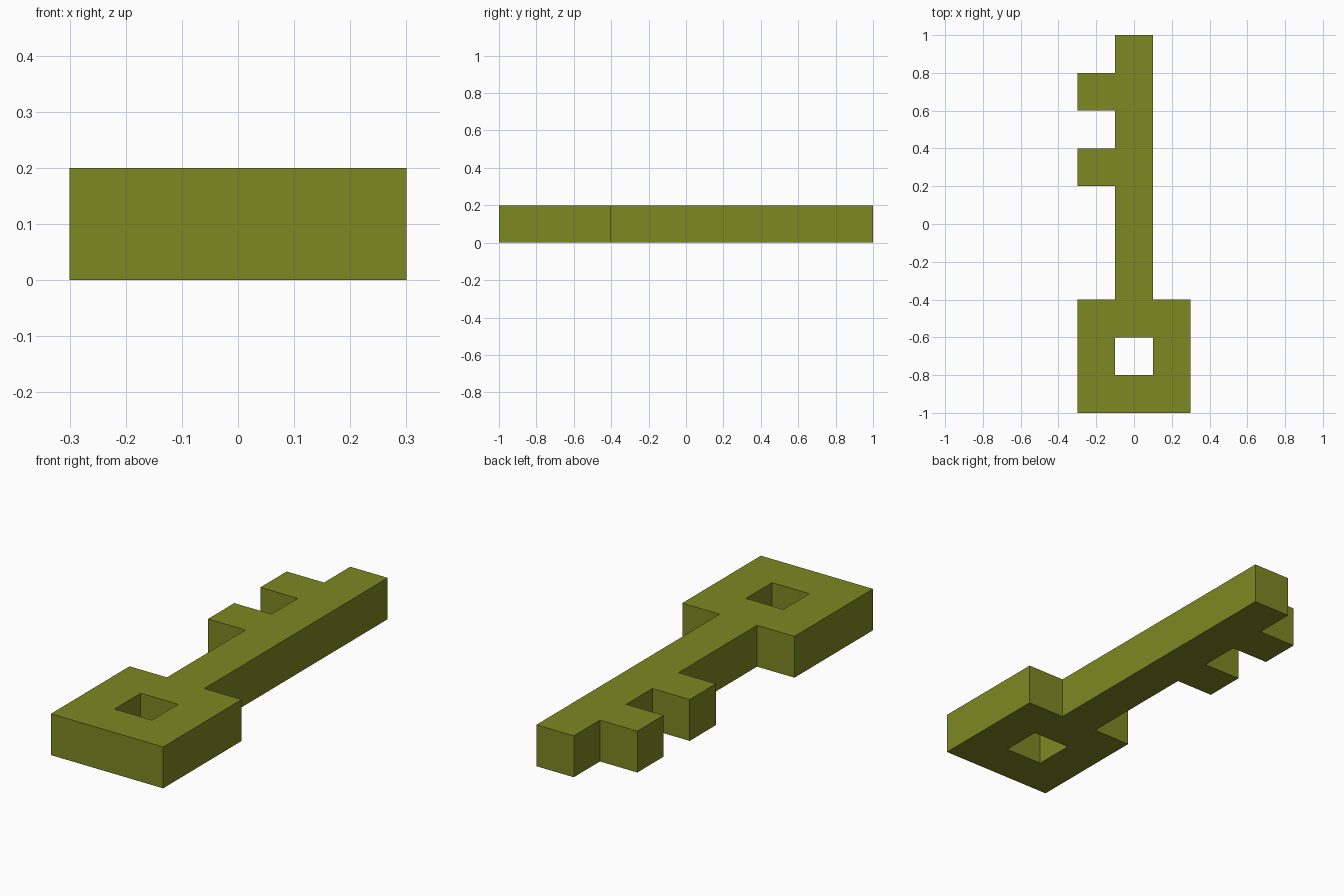
import bpy
import bmesh

if "Cube" in bpy.data.objects:
    bpy.data.objects.remove(bpy.data.objects["Cube"])

UNIT = 0.2  # every part sits on a 0.2 square grid

# Key plan from tip (back) to bow (front), one character per square
PLAN = [
    ".#.",
    "##.",  # outer tooth
    ".#.",
    "##.",  # inner tooth
    ".#.",
    ".#.",
    ".#.",
    "###",  # bow ring
    "#.#",
    "###",
]

olive = bpy.data.materials.new("olive")
olive.diffuse_color = (0.205, 0.246, 0.016, 1)
olive.use_nodes = True
olive.node_tree.nodes["Principled BSDF"].inputs["Base Color"].default_value = olive.diffuse_color

# Flat key outline made of welded squares
bm = bmesh.new()
for row, line in enumerate(PLAN):
    for col, mark in enumerate(line):
        if mark == "#":
            x0, y0 = -0.3 + col * UNIT, 1.0 - (row + 1) * UNIT
            x1, y1 = x0 + UNIT, y0 + UNIT
            bm.faces.new([bm.verts.new((x, y, 0)) for x, y in
                          ((x0, y0), (x1, y0), (x1, y1), (x0, y1))])
bmesh.ops.remove_doubles(bm, verts=bm.verts[:], dist=0.001)

mesh = bpy.data.meshes.new("key")
bm.to_mesh(mesh)
bm.free()
mesh.materials.append(olive)
key = bpy.data.objects.new("key", mesh)
bpy.context.collection.objects.link(key)

# Thickness of the key, upward from the ground
solid = key.modifiers.new("thickness", 'SOLIDIFY')
solid.thickness = UNIT
solid.offset = 1
